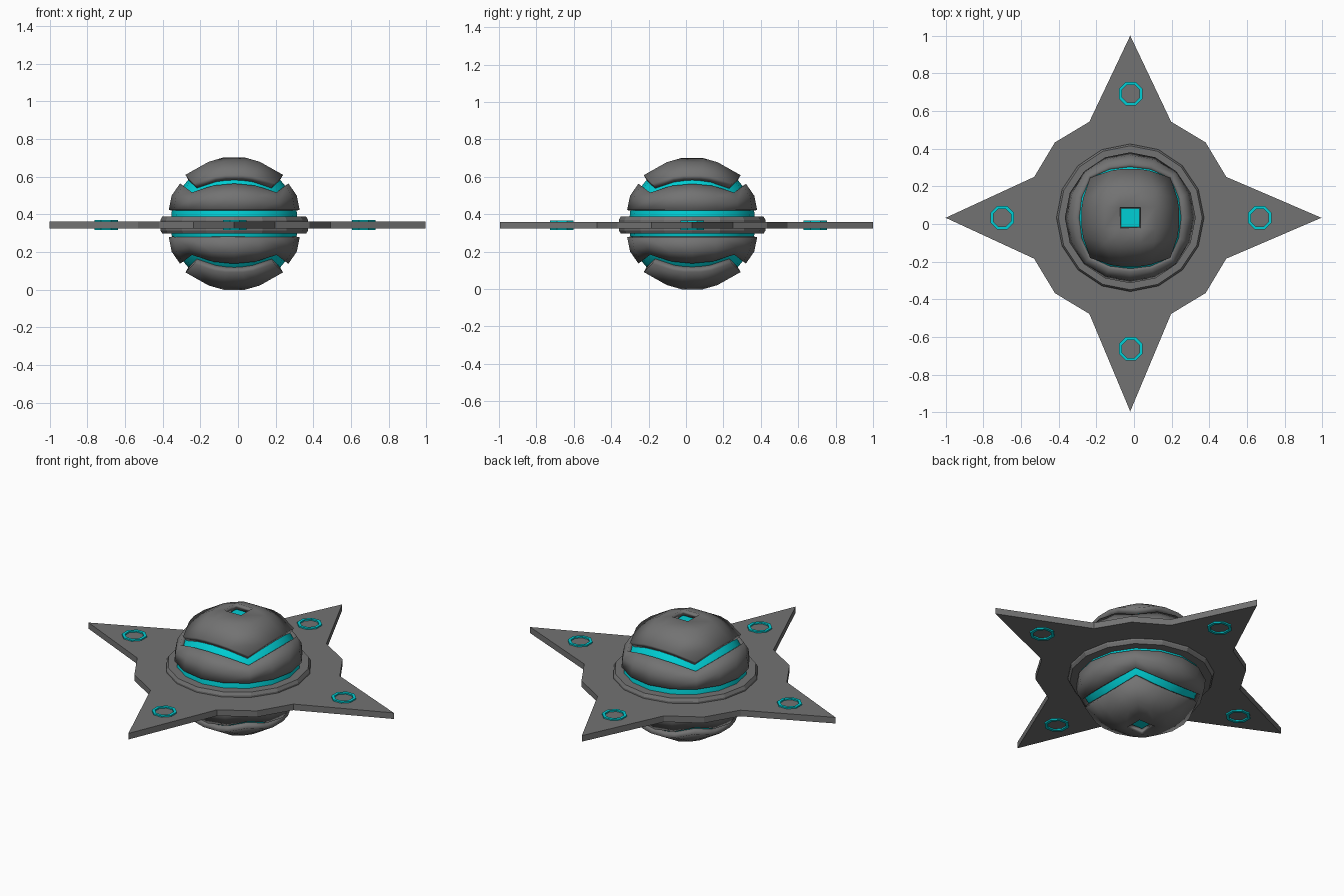
import bpy, bmesh
from math import radians, sin, cos, tan, atan, pi
from mathutils import Vector

if "Cube" in bpy.data.objects:
    bpy.data.objects.remove(bpy.data.objects["Cube"])

CX, CY = -0.02, 0.033          # axis of the ball and the star
ZB, ZS = 0.35, 0.342           # ball centre height, star mid height
cyan = bpy.data.materials.new("cyan_glow")
cyan.diffuse_color = (0.0, 0.62, 0.66, 1)
cyan.use_nodes = True
cyan.node_tree.nodes["Principled BSDF"].inputs["Base Color"].default_value = cyan.diffuse_color
grey = bpy.data.materials.new("dark_grey")
grey.diffuse_color = (0.17, 0.17, 0.17, 1)
grey.use_nodes = True
grey.node_tree.nodes["Principled BSDF"].inputs["Base Color"].default_value = grey.diffuse_color


def make(name, verts, faces, loc, mat=grey, smooth=None):
    me = bpy.data.meshes.new(name)
    me.from_pydata([tuple(v) for v in verts], [], faces)
    ob = bpy.data.objects.new(name, me)
    bpy.context.collection.objects.link(ob)
    ob.location = loc
    me.materials.append(mat)
    if smooth:
        bpy.ops.object.select_all(action='DESELECT')
        ob.select_set(True)
        bpy.context.view_layer.objects.active = ob
        bpy.ops.object.shade_smooth_by_angle(angle=radians(smooth))
    return ob


def lathe(name, profile, sides, loc, mat=grey, turn=0.0):
    """Closed (radius, z) profile swept round the z axis."""
    n = len(profile)
    verts, faces = [], []
    for i in range(sides):
        a = turn + 2 * pi * i / sides
        verts += [(r * cos(a), r * sin(a), z) for r, z in profile]
        k = (i + 1) % sides
        faces += [(i * n + j, k * n + j, k * n + (j + 1) % n, i * n + (j + 1) % n)
                  for j in range(n)]
    return make(name, verts, faces, loc, mat)


def armour(ob):
    """Mirror a shell to the lower half and thicken it inward."""
    m = ob.modifiers.new("mirror", 'MIRROR')
    m.use_axis = (False, False, True)
    m.use_mirror_merge = False
    s = ob.modifiers.new("thickness", 'SOLIDIFY')
    s.thickness, s.offset = 0.034, -1


# Four-pointed star plate, one quarter outline turned four times
quarter = [(0.995, 0), (0.51, 0.217), (0.40, 0.40), (0.217, 0.51)]
outline = []
for q in range(4):
    c, s = round(cos(q * pi / 2)), round(sin(q * pi / 2))
    outline += [(x * c - y * s, x * s + y * c) for x, y in quarter]
# the tips reach the same distance from the origin, not from the ball
outline[0], outline[8] = (0.995 - CX, 0), (-1 - CX, 0)
outline[4], outline[12] = (0, 1 - CY), (0, -0.995 - CY)
n = len(outline)
verts = [(x, y, z) for z in (-0.018, 0.018) for x, y in outline]
faces = [tuple(range(n))[::-1], tuple(range(n, 2 * n))]
faces += [(i, (i + 1) % n, n + (i + 1) % n, n + i) for i in range(n)]
make("star_plate", verts, faces, (CX, CY, ZS))

# Collar round the ball
lathe("collar", [(0.32, -0.045), (0.382, -0.045), (0.392, -0.028),
                 (0.392, 0.028), (0.382, 0.045), (0.32, 0.045)], 16, (CX, CY, ZS))

# Glowing octagonal rings on the star points
for i, (x, y) in enumerate([(0.668, CY), (-0.70, CY), (-0.017, 0.692), (-0.017, -0.663)]):
    lathe(f"point_ring_{i + 1}", [(0.051, -0.026), (0.068, -0.026), (0.068, 0.026), (0.051, 0.026)],
          8, (x, y, ZS), cyan, pi / 8)

# Glowing core, flattened under the polar openings
bpy.ops.mesh.primitive_uv_sphere_add(segments=16, ring_count=16, radius=0.338, location=(CX, CY, ZB))
core = bpy.context.object
core.name = "core"
core.data.materials.append(cyan)
for v in core.data.vertices:
    v.co.z = max(-0.312, min(0.312, v.co.z))
bpy.ops.object.shade_smooth_by_angle(angle=radians(40))

# Polar caps: one face of a rounded cube with a small opening
ang = [radians(a) for a in (-45, -22.5, -10, 10, 22.5, 45)]
w = len(ang)
verts = []
for u in ang:
    for v in ang:
        edge = max(abs(u), abs(v))
        r = 0.369 if edge > 0.7 else 0.36
        k = 0.9 if edge < 0.2 else 1
        verts.append(Vector((tan(u) * k, tan(v) * k, 1)).normalized() * r)
faces = [(i * w + j, (i + 1) * w + j, (i + 1) * w + j + 1, i * w + j + 1)
         for i in range(w - 1) for j in range(w - 1) if (i, j) != (2, 2)]
armour(make("polar_caps", verts, faces, (CX, CY, ZB), smooth=35))

# Middle bands: level lower edge, upper edge dipping at the four corners
verts, rows = [], 3
for i in range(16):
    a = 2 * pi * i / 16
    off = (a + pi / 4) % (pi / 2) - pi / 4
    top, low = atan(tan(radians(36.5)) * cos(off)), radians(11.8)
    for t in range(rows):
        lat = low + (top - low) * t / (rows - 1)
        r = (0.355, 0.364, 0.358)[t]
        verts.append((r * cos(lat) * cos(a), r * cos(lat) * sin(a), r * sin(lat)))
faces = [(i * rows + t, (i + 1) % 16 * rows + t, (i + 1) % 16 * rows + t + 1, i * rows + t + 1)
         for i in range(16) for t in range(rows - 1)]
armour(make("middle_bands", verts, faces, (CX, CY, ZB), smooth=35))
